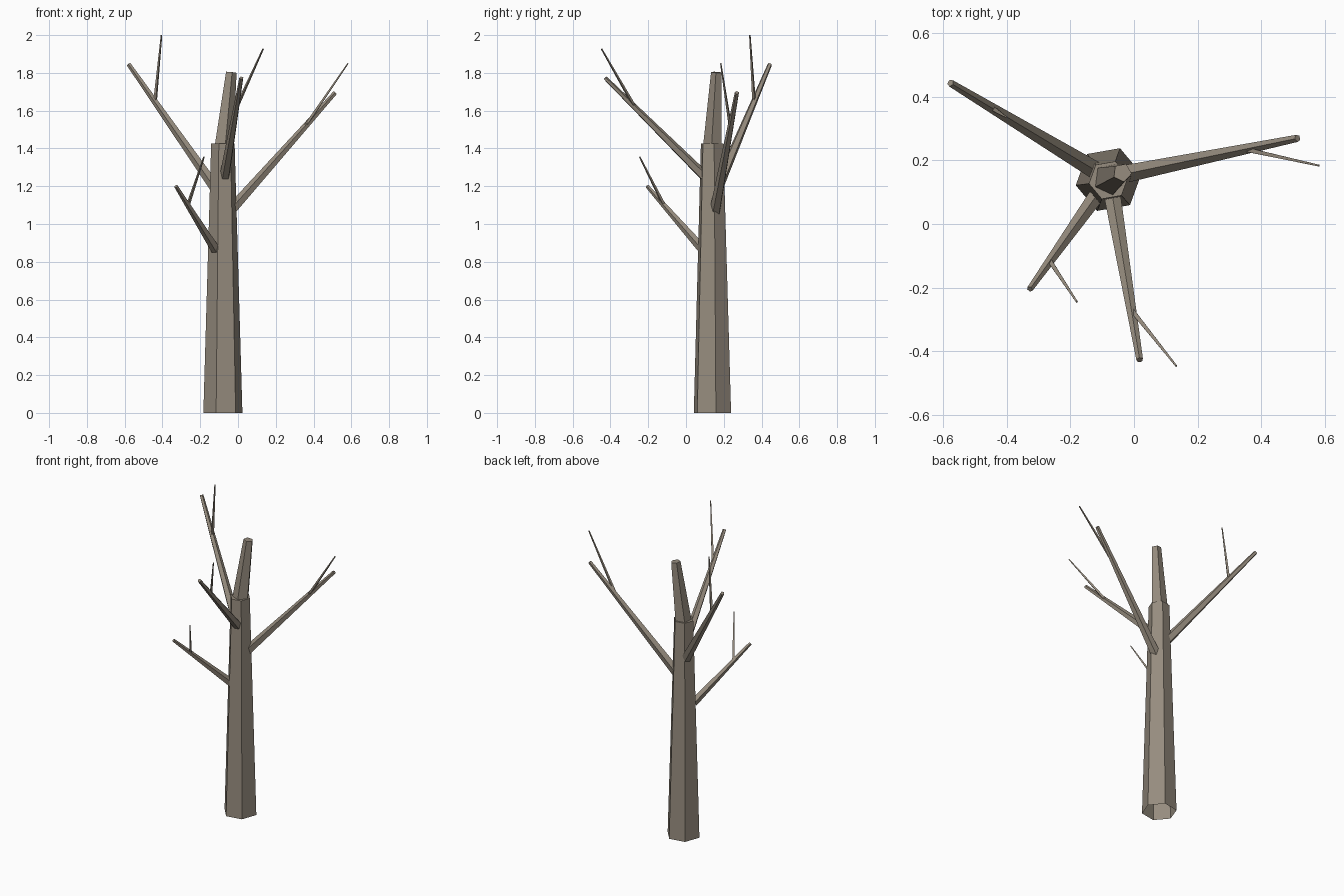
import bpy, bmesh, math
from mathutils import Vector

if "Cube" in bpy.data.objects:
    bpy.data.objects.remove(bpy.data.objects["Cube"])

bark = bpy.data.materials.new("grey_brown_bark")
bark.diffuse_color = (0.305, 0.262, 0.209, 1)
bark.use_nodes = True
bark.node_tree.nodes["Principled BSDF"].inputs["Base Color"].default_value = bark.diffuse_color


def limb(name, start, end, r0, r1, sides, turn=0.0, cap_start=True):
    """Tapered straight flat-sided limb between two points."""
    a, b = Vector(start), Vector(end)
    rot = (b - a).to_track_quat('Z', 'Y')
    bm = bmesh.new()
    rings = []
    for centre, r in ((a, r0), (b, r1)):
        ring = []
        for i in range(sides):
            t = math.radians(turn) + 2 * math.pi * i / sides
            ring.append(bm.verts.new(centre + rot @ Vector((r * math.cos(t), r * math.sin(t), 0))))
        rings.append(ring)
    low, high = rings
    for i in range(sides):
        j = (i + 1) % sides
        bm.faces.new((low[i], low[j], high[j], high[i]))
    bm.faces.new(high)
    if cap_start:
        bm.faces.new(low[::-1])
    mesh = bpy.data.meshes.new(name)
    bm.to_mesh(mesh)
    bm.free()
    mesh.materials.append(bark)
    bpy.context.collection.objects.link(bpy.data.objects.new(name, mesh))


# Trunk is hollow underneath; the leader leans out of its top
limb("trunk", (-0.08, 0.14, 0), (-0.08, 0.138, 1.425), 0.105, 0.063, 6, 70, cap_start=False)
limb("leader", (-0.08, 0.14, 1.39), (-0.037, 0.162, 1.803), 0.053, 0.03, 5, 20)

# Each branch: start, tip, base radius, twig tip
branches = {
    "right": ((-0.04, 0.155, 1.07), (0.515, 0.27, 1.695), 0.03, (0.582, 0.184, 1.85)),
    "back_left": ((-0.115, 0.165, 1.185), (-0.578, 0.444, 1.845), 0.03, (-0.405, 0.338, 2.0)),
    "front": ((-0.07, 0.1, 1.25), (0.018, -0.428, 1.773), 0.028, (0.133, -0.447, 1.927)),
    "low_left": ((-0.118, 0.09, 0.865), (-0.328, -0.205, 1.2), 0.026, (-0.18, -0.245, 1.355)),
}
for side, (start, tip, r, twig_tip) in branches.items():
    limb(side + "_branch", start, tip, r, r * 0.4, 5, 90)
    # Twig forks off at 70% of the branch
    fork = Vector(start).lerp(Vector(tip), 0.7)
    limb(side + "_twig", fork, twig_tip, 0.01, 0.004, 4, 45)
